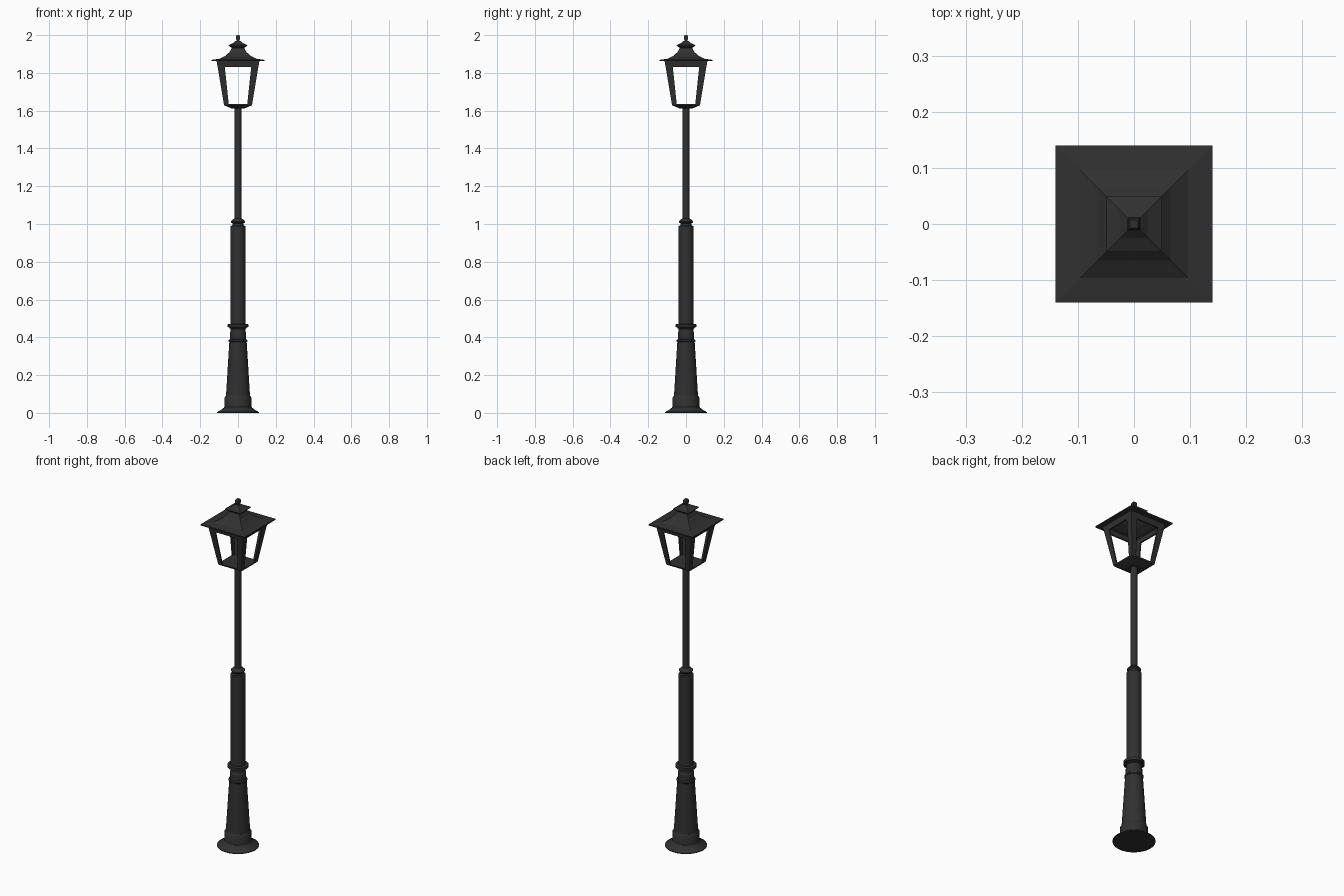
import bpy, bmesh, math

if "Cube" in bpy.data.objects:
    bpy.data.objects.remove(bpy.data.objects["Cube"])

mat = bpy.data.materials.new("black_iron")
mat.diffuse_color = (0.03, 0.03, 0.03, 1)
mat.use_nodes = True
mat.node_tree.nodes["Principled BSDF"].inputs["Base Color"].default_value = mat.diffuse_color


def finish(bm, name, smooth):
    bmesh.ops.recalc_face_normals(bm, faces=bm.faces)
    me = bpy.data.meshes.new(name)
    bm.to_mesh(me)
    bm.free()
    me.materials.append(mat)
    ob = bpy.data.objects.new(name, me)
    bpy.context.collection.objects.link(ob)
    if smooth:
        bpy.ops.object.select_all(action='DESELECT')
        ob.select_set(True)
        bpy.context.view_layer.objects.active = ob
        bpy.ops.object.shade_smooth_by_angle(angle=math.radians(30))
    return ob


def lathe(name, profile, sides=32, loop=False):
    """Turn (radius, z) points; four sides gives a square, radius = half width."""
    square = sides == 4
    k, turn = (math.sqrt(2), math.pi / 4) if square else (1, 0)
    bm = bmesh.new()
    rings = []
    for r, z in profile:
        rings.append([bm.verts.new((r * k * math.cos(turn + math.tau * i / sides),
                                    r * k * math.sin(turn + math.tau * i / sides), z))
                      for i in range(sides)])
    pairs = list(zip(rings, rings[1:]))
    if loop:
        pairs.append((rings[-1], rings[0]))
    else:
        bm.faces.new(rings[0])
        bm.faces.new(rings[-1])
    for a, b in pairs:
        for i in range(sides):
            j = (i + 1) % sides
            bm.faces.new((a[i], a[j], b[j], b[i]))
    return finish(bm, name, not square)


# Flared foot and tapered pedestal
lathe("base_foot", [(0.11, 0), (0.11, 0.004), (0.092, 0.015), (0.076, 0.026), (0.072, 0.032),
                    (0.071, 0.08), (0.064, 0.092)])
lathe("pedestal", [(0.064, 0.085), (0.046, 0.375), (0.049, 0.378), (0.049, 0.385),
                   (0.043, 0.39), (0.043, 0.425), (0.04, 0.43), (0.04, 0.45)])
# Collar, shaft, upper collar and thin pole
lathe("collar", [(0.04, 0.445), (0.046, 0.448), (0.046, 0.453), (0.055, 0.454),
                 (0.055, 0.469), (0.04, 0.471)])
lathe("shaft", [(0.039, 0.43), (0.039, 0.99), (0.029, 0.992), (0.029, 1.002)])
lathe("upper_collar", [(0.028, 0.995), (0.029, 1.003), (0.037, 1.010), (0.037, 1.014),
                       (0.025, 1.026), (0.017, 1.030)])
lathe("pole", [(0.018, 1.0), (0.018, 1.62)])

# Lantern floor tray
lathe("lantern_floor", [(0.035, 1.612), (0.073, 1.628), (0.075, 1.636)], 4)


# Angle-iron corner posts, leaning outward
def corner_post(name, sx, sy):
    bm = bmesh.new()
    ends = []
    for h, w, z in ((0.075, 0.026, 1.634), (0.108, 0.038, 1.832)):
        t = h - 0.007
        ell = [(h, h), (h - w, h), (h - w, t), (t, t), (t, h - w), (h, h - w)]
        ends.append([bm.verts.new((x * sx, y * sy, z)) for x, y in ell])
    a, b = ends
    bm.faces.new(a)
    bm.faces.new(b)
    for i in range(6):
        j = (i + 1) % 6
        bm.faces.new((a[i], a[j], b[j], b[i]))
    finish(bm, name, False)


for sx, fx in ((-1, "left"), (1, "right")):
    for sy, fy in ((-1, "front"), (1, "back")):
        corner_post(f"post_{fy}_{fx}", sx, sy)

# Top band of the lantern frame
lathe("top_band", [(0.108, 1.83), (0.113, 1.862), (0.105, 1.862), (0.101, 1.83)], 4, True)

# Hollow swept roof with a brim
lathe("roof", [(0.14, 1.862), (0.14, 1.869), (0.096, 1.875), (0.065, 1.892), (0.045, 1.910),
               (0.034, 1.928), (0.032, 1.938), (0.012, 1.938), (0.028, 1.915),
               (0.056, 1.888), (0.09, 1.867), (0.105, 1.862)], 4, True)
# Cap and finial
lathe("roof_cap", [(0.03, 1.93), (0.048, 1.943), (0.05, 1.947), (0.025, 1.959),
                   (0.012, 1.970)], 4)
lathe("finial", [(0.008, 1.965), (0.008, 1.975), (0.011, 1.98), (0.011, 1.993), (0.007, 2.0)], 4)
